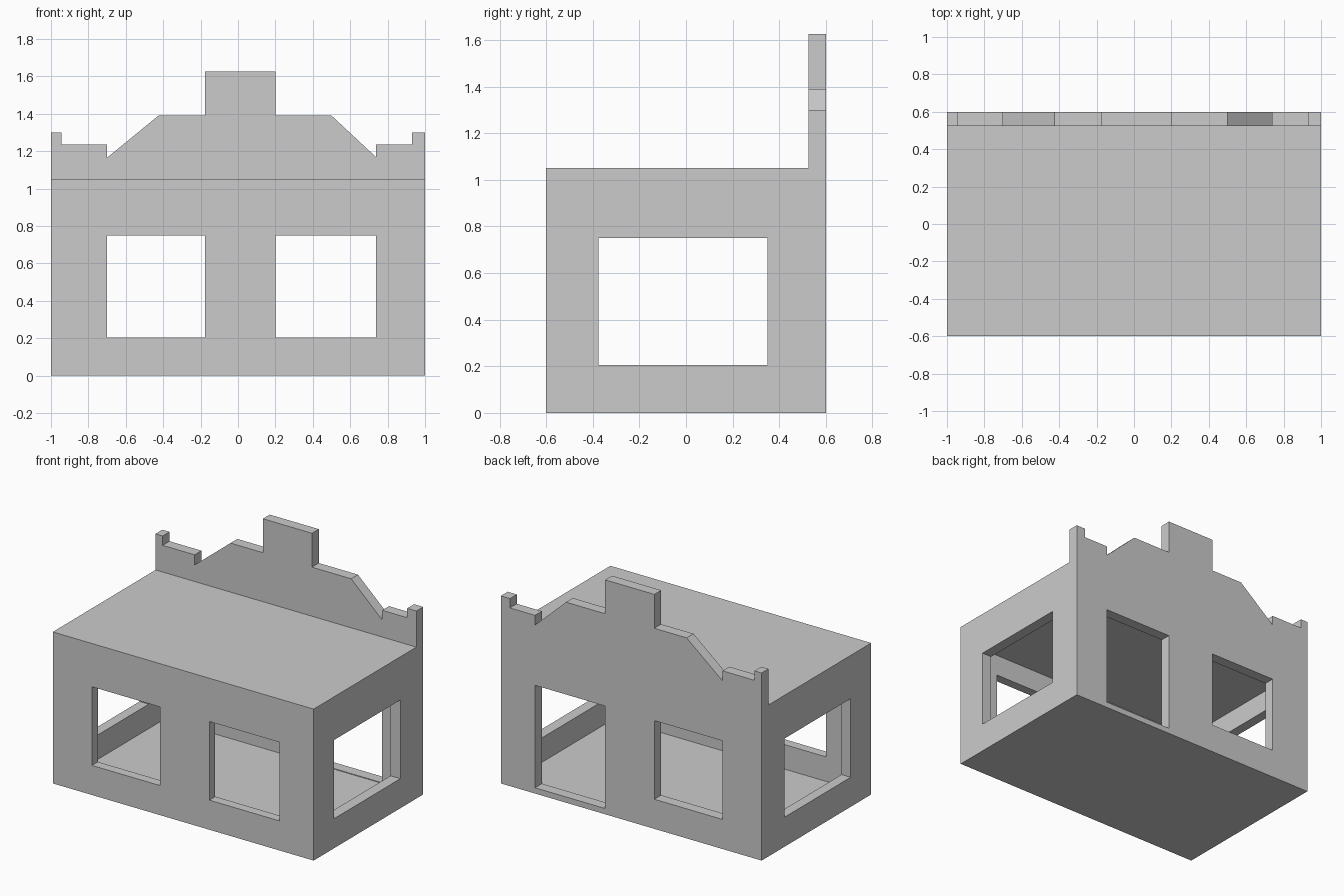
import bpy, bmesh
from mathutils import Vector

if "Cube" in bpy.data.objects:
    bpy.data.objects.remove(bpy.data.objects["Cube"])


def prism(name, points, depth):
    """Extrude a closed 3D polygon along a depth vector."""
    bm = bmesh.new()
    face = bm.faces.new([bm.verts.new(p) for p in points])
    ext = bmesh.ops.extrude_face_region(bm, geom=[face])
    moved = [g for g in ext["geom"] if isinstance(g, bmesh.types.BMVert)]
    bmesh.ops.translate(bm, verts=moved, vec=Vector(depth))
    bmesh.ops.recalc_face_normals(bm, faces=bm.faces)
    mesh = bpy.data.meshes.new(name)
    bm.to_mesh(mesh)
    bm.free()
    obj = bpy.data.objects.new(name, mesh)
    bpy.context.collection.objects.link(obj)
    return obj


def box(name, x0, x1, y0, y1, z0, z1):
    base = [(x0, y0, z0), (x1, y0, z0), (x1, y1, z0), (x0, y1, z0)]
    return prism(name, base, (0, 0, z1 - z0))


def cut(target, cutter):
    """Subtract the cutter, then remove it."""
    mod = target.modifiers.new("cut", "BOOLEAN")
    mod.operation = "DIFFERENCE"
    mod.solver = "EXACT"
    mod.object = cutter
    bpy.context.view_layer.objects.active = target
    bpy.ops.object.modifier_apply(modifier=mod.name)
    bpy.data.objects.remove(cutter)


# Building block with a tall back wall, from its side profile
side = [(-0.6, 0), (0.6, 0), (0.6, 1.625), (0.525, 1.625), (0.525, 1.05), (-0.6, 1.05)]
building = prism("building_shell", [(-1, y, z) for y, z in side], (2, 0, 0))

# Stepped gable skyline, cut from the back wall
skyline = [(-1.1, 1.3), (-0.945, 1.3), (-0.945, 1.235), (-0.7, 1.235), (-0.7, 1.165),
           (-0.425, 1.39), (-0.177, 1.39), (-0.177, 1.8), (-1.1, 1.8)]
cut(building, prism("skyline_left", [(x, 0.4, z) for x, z in skyline], (0, 0.4, 0)))
skyline = [(1.1, 1.3), (0.93, 1.3), (0.93, 1.235), (0.738, 1.235), (0.738, 1.168),
           (0.5, 1.39), (0.2, 1.39), (0.2, 1.8), (1.1, 1.8)]
cut(building, prism("skyline_right", [(x, 0.4, z) for x, z in skyline], (0, 0.4, 0)))

# Hollow room
cut(building, box("room", -0.93, 0.925, -0.535, 0.525, 0.035, 0.9))

# Front windows, back window and back door
LEFT, RIGHT = (-0.7, -0.177), (0.2, 0.738)
for span in (LEFT, RIGHT):
    cut(building, box("front_window", *span, -0.8, 0, 0.205, 0.75))
cut(building, box("back_window", *LEFT, 0, 0.8, 0.205, 0.75))
cut(building, box("back_door", *RIGHT, 0, 0.8, 0.04, 0.75))

# Side windows, straight through both walls
cut(building, box("side_windows", -1.2, 1.2, -0.375, 0.35, 0.205, 0.75))
